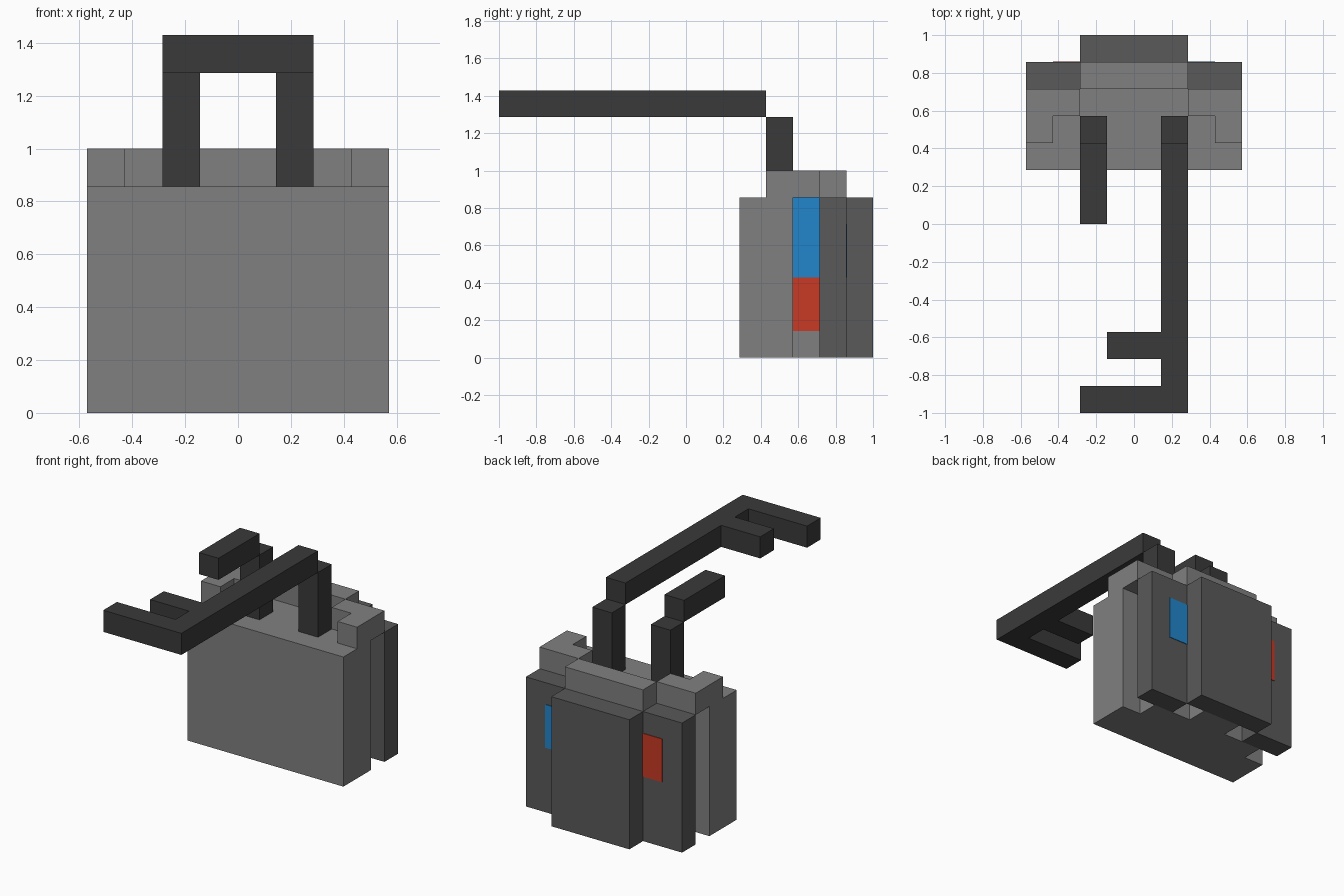
import bpy, bmesh

if "Cube" in bpy.data.objects:
    bpy.data.objects.remove(bpy.data.objects["Cube"])

U = 1 / 7  # grid unit: the model is 14 units long


def material(name, rgb):
    m = bpy.data.materials.new(name)
    m.diffuse_color = (*rgb, 1)
    m.use_nodes = True
    m.node_tree.nodes["Principled BSDF"].inputs["Base Color"].default_value = m.diffuse_color
    return m


LIGHT = material("light_grey", (0.216, 0.216, 0.216))
DARK = material("dark_grey", (0.100, 0.100, 0.100))
BLACK = material("charcoal", (0.042, 0.042, 0.042))
BLUE = material("blue", (0.016, 0.238, 0.604))
RED = material("red", (0.578, 0.042, 0.018))


def prism(name, outline, z0, z1, mat):
    """Extrude a plan outline (grid units) from z0 to z1."""
    bm = bmesh.new()
    base = bm.faces.new([bm.verts.new((x * U, y * U, z0 * U)) for x, y in outline])
    ext = bmesh.ops.extrude_face_region(bm, geom=[base])
    verts = [v for v in ext["geom"] if isinstance(v, bmesh.types.BMVert)]
    bmesh.ops.translate(bm, verts=verts, vec=(0, 0, (z1 - z0) * U))
    bmesh.ops.recalc_face_normals(bm, faces=bm.faces)
    me = bpy.data.meshes.new(name)
    bm.to_mesh(me)
    bm.free()
    me.materials.append(mat)
    ob = bpy.data.objects.new(name, me)
    bpy.context.collection.objects.link(ob)
    return ob


def box(name, xs, ys, zs, mat):
    (x0, x1), (y0, y1) = sorted(xs), ys
    return prism(name, [(x0, y0), (x1, y0), (x1, y1), (x0, y1)], zs[0], zs[1], mat)


# Main body: front slab with a narrower core behind it
prism("body", [(-4, 2), (4, 2), (4, 4), (3, 4), (3, 5), (-3, 5), (-3, 4), (-4, 4)], 0, 6, LIGHT)

# Spine behind the core, with a cap that reaches above the body
box("spine", (-1, 1), (5, 6), (0, 6), LIGHT)
box("spine_cap", (-2, 2), (5, 6), (6, 7), LIGHT)

# Central back panel
box("back_panel", (-2, 2), (6, 7), (0, 6), DARK)

T = 0.03  # thickness of painted plates, in grid units
for s, side, back_mat in ((-1, "left", RED), (1, "right", BLUE)):
    # L-shaped raised corner on the top
    prism(side + "_top_corner",
          [(s * x, y) for x, y in ((4, 3), (4, 5), (2, 5), (2, 4), (3, 4), (3, 3))],
          6, 7, LIGHT)
    # Rear side panel with its coloured window
    box(side + "_rear_panel", (s * 2, s * 4), (5, 6), (0, 6), DARK)
    box(side + "_rear_window", (s * 2, s * 3), (6, 6 + T), (3, 5), back_mat)
    # Coloured bands inside the side slot
    box(side + "_slot_blue", (s * 3, s * (3 + T)), (4, 5), (3, 6), BLUE)
    box(side + "_slot_red", (s * 3, s * (3 + T)), (4, 5), (1, 3), RED)
    # Upright post
    box(side + "_post", (s * 1, s * 2), (3, 4), (6, 9), BLACK)

# Short left arm and long right arm with two prongs
box("left_arm", (-2, -1), (0, 3), (9, 10), BLACK)
prism("right_arm", [(2, 3), (1, 3), (1, -4), (-1, -4), (-1, -5), (1, -5),
                    (1, -6), (-2, -6), (-2, -7), (2, -7)], 9, 10, BLACK)
